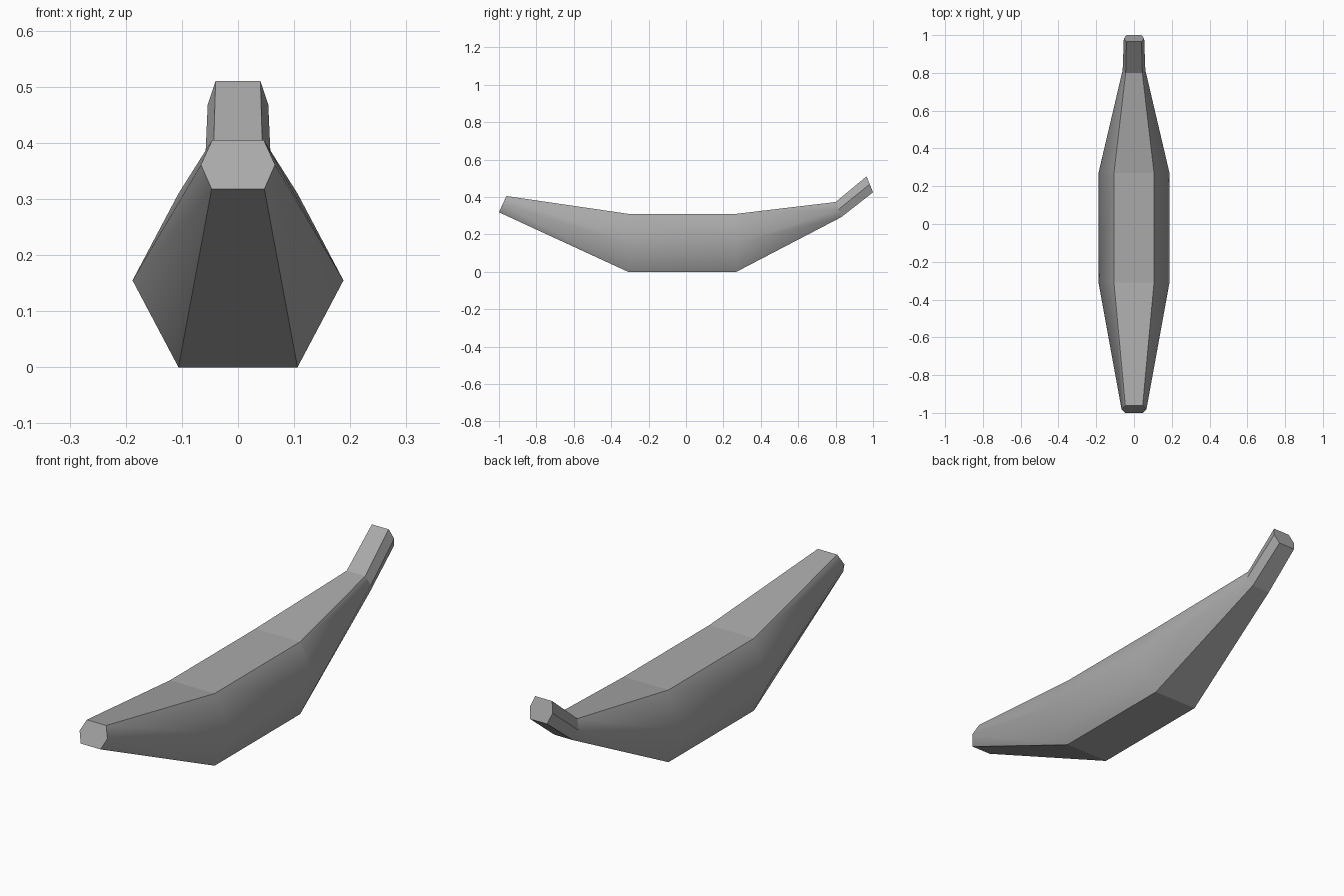
import bpy, bmesh

cube = bpy.data.objects.get("Cube")
if cube:
    bpy.data.objects.remove(cube, do_unlink=True)

# One plain grey for the whole fruit
grey = bpy.data.materials.new("plain grey")
grey.use_nodes = True
colour = (0.4, 0.4, 0.4, 1)
grey.diffuse_color = colour
grey.node_tree.nodes["Principled BSDF"].inputs["Base Color"].default_value = colour

# Hexagonal sections, front to back:
# top (y, z), middle (y, z), bottom (y, z), half widths top / middle / bottom
sections = [
    ((-0.96, 0.405), (-0.98, 0.361), (-1.0, 0.318), (0.046, 0.066, 0.047)),
    ((-0.31, 0.31), (-0.31, 0.155), (-0.31, 0.0), (0.106, 0.188, 0.106)),
    ((0.27, 0.31), (0.27, 0.155), (0.27, 0.0), (0.106, 0.188, 0.106)),
    ((0.80, 0.373), (0.815, 0.333), (0.83, 0.292), (0.044, 0.06, 0.044)),
    ((0.965, 0.51), (0.982, 0.468), (1.0, 0.425), (0.04, 0.054, 0.04)),
]

bm = bmesh.new()
rings = []
for top, mid, low, (wt, wm, wl) in sections:
    outline = [(wt, top), (wm, mid), (wl, low), (-wl, low), (-wm, mid), (-wt, top)]
    rings.append([bm.verts.new((x, y, z)) for x, (y, z) in outline])

# Skin between sections, then the two cut ends
for a, b in zip(rings, rings[1:]):
    for i in range(6):
        j = (i + 1) % 6
        bm.faces.new((a[i], a[j], b[j], b[i]))
bm.faces.new(rings[0])
bm.faces.new(rings[-1])
bmesh.ops.recalc_face_normals(bm, faces=bm.faces[:])
for face in bm.faces:
    face.smooth = True

# Crisp ridges along top and bottom, soft flanks on the body, crisp stem
for k, ring in enumerate(rings):
    for i in range(6):
        across = bm.edges.get((ring[i], ring[(i + 1) % 6]))
        across.smooth = i in (1, 3) and k in (1, 2)
        if k + 1 < len(rings):
            along = bm.edges.get((ring[i], rings[k + 1][i]))
            along.smooth = i in (1, 4) and k < 3

mesh = bpy.data.meshes.new("banana")
bm.to_mesh(mesh)
bm.free()
mesh.materials.append(grey)
banana = bpy.data.objects.new("banana", mesh)
bpy.context.collection.objects.link(banana)
